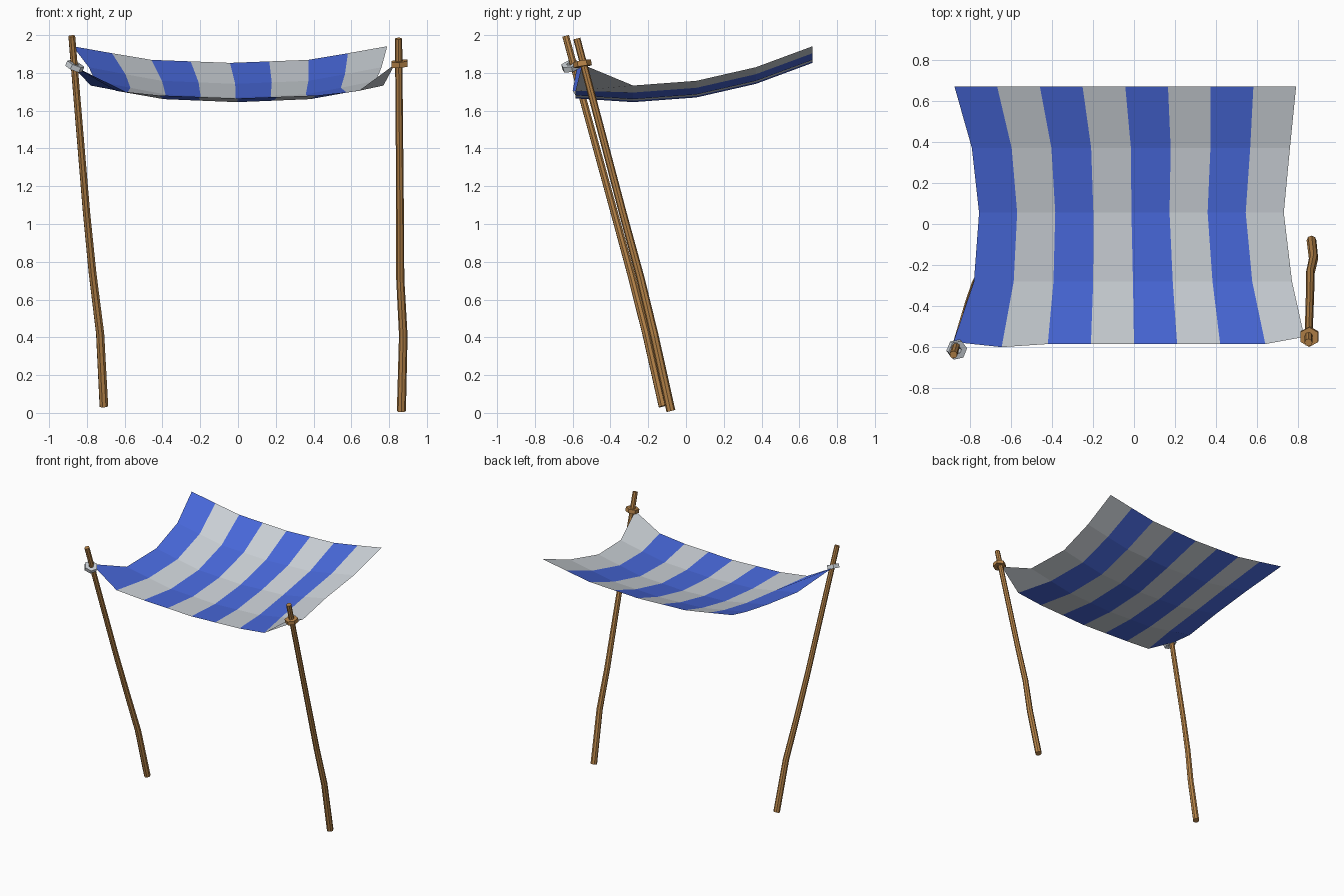
import bpy, bmesh
from math import pi, cos, sin
from mathutils import Vector, Euler

cube = bpy.data.objects.get("Cube")
if cube:
    bpy.data.objects.remove(cube, do_unlink=True)


def material(name, rgb):
    m = bpy.data.materials.new(name)
    m.use_nodes = True
    m.diffuse_color = (*rgb, 1)
    m.node_tree.nodes["Principled BSDF"].inputs["Base Color"].default_value = (*rgb, 1)
    return m


blue = material("blue cloth", (0.068, 0.145, 0.73))
white = material("pale grey cloth", (0.62, 0.66, 0.70))
wood = material("brown wood", (0.48, 0.235, 0.068))


def finish(name, bm, *mats):
    mesh = bpy.data.meshes.new(name)
    bm.to_mesh(mesh)
    bm.free()
    for m in mats:
        mesh.materials.append(m)
    obj = bpy.data.objects.new(name, mesh)
    bpy.context.collection.objects.link(obj)
    return obj


def skin(bm, rings, closed=False):
    """Join successive rings of vertices with quads."""
    n = len(rings[0])
    count = len(rings) if closed else len(rings) - 1
    for i in range(count):
        a, b = rings[i], rings[(i + 1) % len(rings)]
        for j in range(n):
            k = (j + 1) % n
            bm.faces.new((a[j], a[k], b[k], b[j]))


def pole(name, path, r_low, r_high, sides=8):
    bm = bmesh.new()
    pts = [Vector(p) for p in path]
    rot = (pts[-1] - pts[0]).to_track_quat('Z', 'Y')
    rings = []
    for i, p in enumerate(pts):
        r = r_low + (r_high - r_low) * i / (len(pts) - 1)
        rings.append([bm.verts.new(p + rot @ Vector((r * cos(2 * pi * j / sides),
                                                     r * sin(2 * pi * j / sides), 0)))
                      for j in range(sides)])
    skin(bm, rings)
    bm.faces.new(rings[0][::-1])
    bm.faces.new(rings[-1])
    return finish(name, bm, wood)


def tie_ring(name, centre, tilt, mat, major=0.034, minor=0.021):
    bm = bmesh.new()
    rings = []
    for i in range(6):
        a = 2 * pi * i / 6
        rings.append([bm.verts.new(((major + minor * cos(b)) * cos(a),
                                    (major + minor * cos(b)) * sin(a), minor * sin(b)))
                      for b in (pi / 4 + pi / 2 * j for j in range(4))])
    skin(bm, rings, closed=True)
    bmesh.ops.recalc_face_normals(bm, faces=bm.faces)
    obj = finish(name, bm, mat)
    obj.location = centre
    obj.rotation_euler = Euler(tilt)
    return obj


# Striped canopy: rows run front to back as (y, left x, right x, middle z)
rows = [(-0.585, -0.84, 0.84, 1.665), (-0.28, -0.78, 0.77, 1.645), (0.055, -0.755, 0.73, 1.67),
        (0.37, -0.79, 0.76, 1.742), (0.67, -0.875, 0.79, 1.853)]
lift = [0, 0.008, 0.016, 0.051, 0.088]     # rise from the middle to each side
bm = bmesh.new()
grid = []
for y, x0, x1, z in rows:
    grid.append([bm.verts.new((x0 + (x1 - x0) * c / 8, y, z + lift[abs(c - 4)]))
                 for c in range(9)])
# Front corners are pulled up to the poles
grid[0][0].co = (-0.88, -0.575, 1.84)
grid[0][1].co = (-0.645, -0.6, 1.705)
grid[0][7].co = (0.64, -0.585, 1.705)
grid[0][8].co = (0.83, -0.55, 1.845)
for a, b in zip(grid, grid[1:]):
    for c in range(8):
        f = bm.faces.new((a[c], a[c + 1], b[c + 1], b[c]))
        f.material_index = c % 2
finish("striped_canopy", bm, blue, white)

# Crooked support poles
pole("right_pole", [(-0.71, -0.122, 0.035), (-0.73, -0.21, 0.42), (-0.77, -0.292, 0.74),
                    (-0.802, -0.38, 1.06), (-0.88, -0.637, 1.995)], 0.024, 0.019)
pole("left_pole", [(0.865, -0.08, 0.01), (0.875, -0.168, 0.41), (0.859, -0.24, 0.71),
                   (0.858, -0.335, 1.06), (0.85, -0.578, 1.982)], 0.024, 0.019)

# Tie rings round the poles
tie_ring("right_tie_ring", (-0.864, -0.612, 1.835), (0.3, 0.35, 0.2), white)
tie_ring("left_tie_ring", (0.855, -0.549, 1.848), (0.1, -0.15, 0.5), wood)
